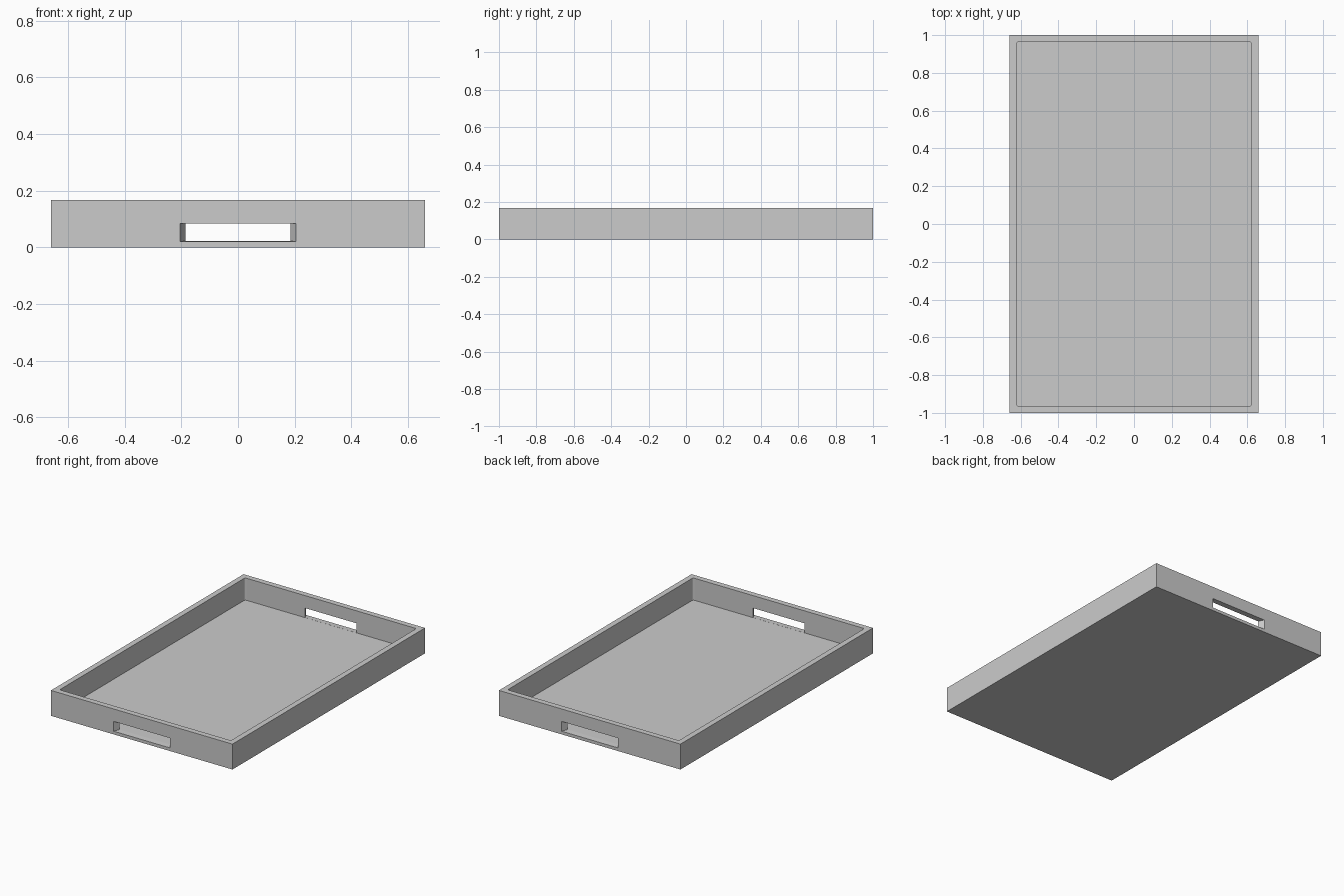
import bpy
import bmesh

if "Cube" in bpy.data.objects:
    bpy.data.objects.remove(bpy.data.objects["Cube"], do_unlink=True)

WIDTH, LENGTH, HEIGHT = 1.32, 2.0, 0.167
WALL, FLOOR = 0.037, 0.022

grey = bpy.data.materials.new("plain grey")
grey.use_nodes = True
colour = (0.6, 0.6, 0.6, 1)
grey.diffuse_color = colour
grey.node_tree.nodes["Principled BSDF"].inputs["Base Color"].default_value = colour


def make_box(name, size, bottom, corner_radius=0):
    """Box resting on a given height, with optional rounded upright edges."""
    bm = bmesh.new()
    bmesh.ops.create_cube(bm, size=1)
    for v in bm.verts:
        v.co.x *= size[0]
        v.co.y *= size[1]
        v.co.z = bottom + (v.co.z + 0.5) * size[2]
    if corner_radius:
        upright = [e for e in bm.edges if abs(e.verts[0].co.z - e.verts[1].co.z) > 0.01]
        bmesh.ops.bevel(bm, geom=upright, offset=corner_radius, segments=4,
                        profile=0.5, affect='EDGES')
    mesh = bpy.data.meshes.new(name)
    bm.to_mesh(mesh)
    bm.free()
    mesh.materials.append(grey)
    obj = bpy.data.objects.new(name, mesh)
    bpy.context.collection.objects.link(obj)
    return obj


def make_slot_cutter(side):
    """Handle slot that narrows from the outer face of the wall to the inner one."""
    cutter = make_box("slot_cutter", (2, 2, 1), 0)
    inner_y = LENGTH / 2 - WALL
    for v in cutter.data.vertices:
        # t is 0 on the inner wall face and 1 on the outer; both ends overshoot
        t = 1.2 if v.co.y * side > 0 else -0.2
        half = 0.186 + 0.019 * t
        v.co.x = half if v.co.x > 0 else -half
        v.co.y = side * (inner_y + WALL * t)
        v.co.z = 0.085 if v.co.z > 0.5 else FLOOR + 0.0005 - 0.002 * t
    return cutter


# Solid tray body, then the hollow and the two handle slots
tray = make_box("tray", (WIDTH, LENGTH, HEIGHT), 0)
cutters = [make_box("hollow_cutter", (WIDTH - 2 * WALL, LENGTH - 2 * WALL, HEIGHT),
                    FLOOR, corner_radius=0.01)]
cutters += [make_slot_cutter(side) for side in (-1, 1)]

for cutter in cutters:
    cutter.hide_render = True
    cut = tray.modifiers.new(cutter.name, 'BOOLEAN')
    cut.operation = 'DIFFERENCE'
    cut.solver = 'EXACT'
    cut.object = cutter

# Apply the cuts and drop the cutters
bpy.context.view_layer.update()
graph = bpy.context.evaluated_depsgraph_get()
tray_mesh = bpy.data.meshes.new_from_object(tray.evaluated_get(graph))
tray.modifiers.clear()
tray.data = tray_mesh
tray_mesh.name = "tray"
for cutter in cutters:
    bpy.data.objects.remove(cutter, do_unlink=True)
